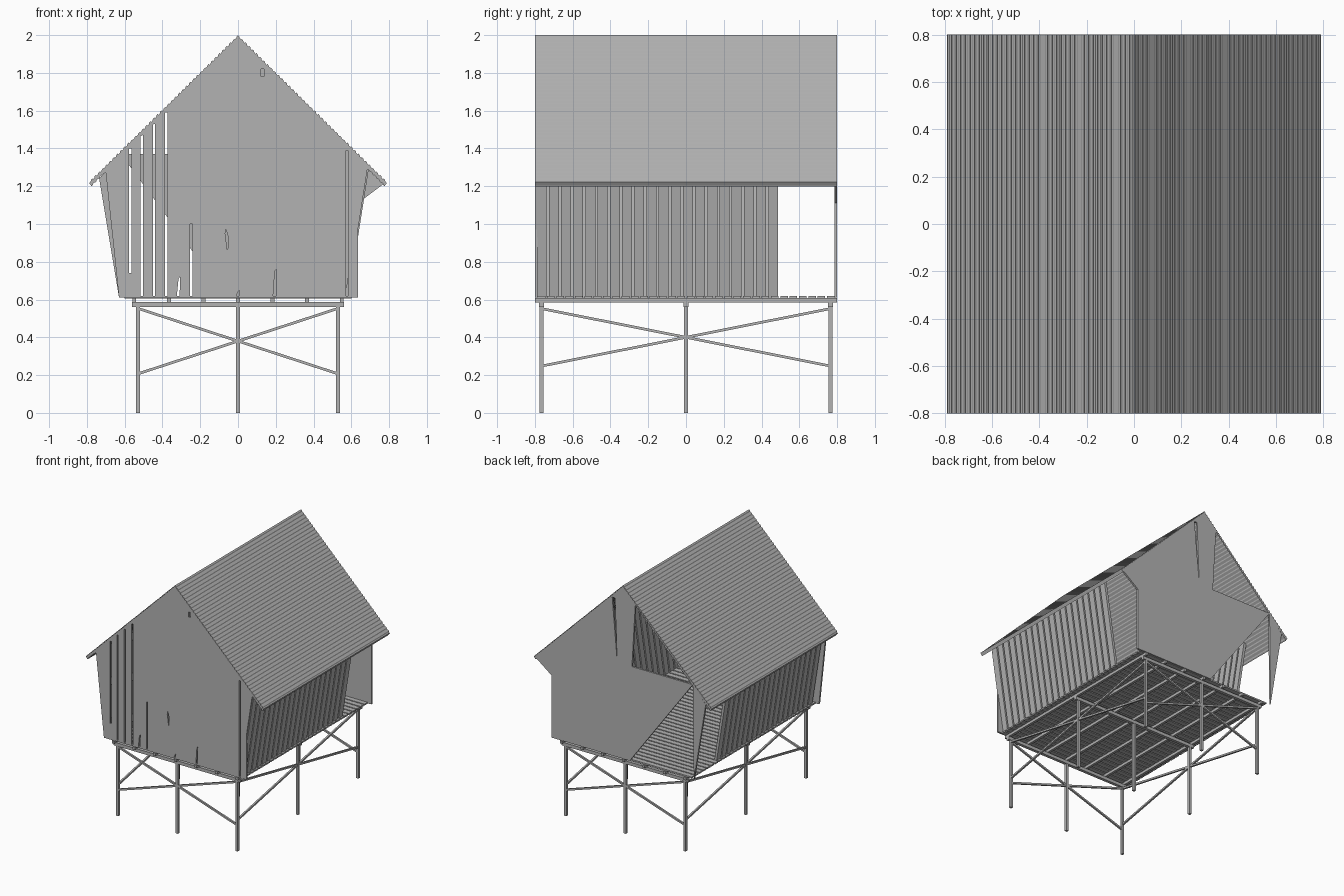
import bpy
from mathutils import Vector

cube = bpy.data.objects.get("Cube")
if cube:
    bpy.data.objects.remove(cube)

grey = bpy.data.materials.new("weathered_grey")
grey.use_nodes = True
tone = (0.45, 0.45, 0.45, 1)
grey.diffuse_color = tone
grey.node_tree.nodes["Principled BSDF"].inputs["Base Color"].default_value = tone


def plate(name, loops, y0, y1):
    """Upright x-z outline (further loops are holes) thickened from y0 to y1."""
    curve = bpy.data.curves.new(name, "CURVE")
    curve.dimensions = "2D"
    curve.fill_mode = "BOTH"
    curve.extrude = (y1 - y0) / 2
    for pts in loops:
        s = curve.splines.new("POLY")
        s.points.add(len(pts) - 1)
        for p, (x, z) in zip(s.points, pts):
            p.co = (x, z, 0, 1)
        s.use_cyclic_u = True
    tmp = bpy.data.objects.new(name + "_outline", curve)
    bpy.context.collection.objects.link(tmp)
    dg = bpy.context.evaluated_depsgraph_get()
    mesh = bpy.data.meshes.new_from_object(tmp.evaluated_get(dg))
    bpy.data.objects.remove(tmp)
    for v in mesh.vertices:
        x, z, t = v.co
        v.co = (x, (y0 + y1) / 2 - t, z)
    for f in mesh.polygons:
        f.use_smooth = False
    mesh.materials.clear()
    mesh.materials.append(grey)
    obj = bpy.data.objects.new(name, mesh)
    bpy.context.collection.objects.link(obj)
    return obj


def rect(x0, x1, z0, z1):
    return [(x0, z0), (x1, z0), (x1, z1), (x0, z1)]


def repeat(obj, count, step):
    """Repeat a part along y."""
    mod = obj.modifiers.new("repeat", "ARRAY")
    mod.count = count
    mod.use_relative_offset = False
    mod.use_constant_offset = True
    mod.constant_offset_displace = (0, step, 0)


def bar(name, a, b, w):
    """Square bar between two points."""
    a, b = Vector(a), Vector(b)
    bpy.ops.mesh.primitive_cube_add(size=1, location=(a + b) / 2)
    obj = bpy.context.object
    obj.name = name
    obj.scale = (w, w, (b - a).length)
    obj.rotation_euler = (b - a).to_track_quat("Z", "Y").to_euler()
    obj.data.materials.append(grey)


SLOPE = 0.985


def roof_z(x):
    return 2 - SLOPE * abs(x)


# Corrugated roof: one ribbed sheet folded over the ridge
RIBS, HALF = 41, 0.79
half = []
for i in range(RIBS):
    for part, low in ((0, 0), (0.4, 0), (0.5, 1), (0.9, 1)):
        x = HALF * (i + part) / RIBS
        half.append((x, roof_z(x) - 0.007 * low))
half.append((HALF, roof_z(HALF)))
outer = [(-x, z) for x, z in reversed(half[1:])] + half
inner = [(x * 0.985, z - 0.018) for x, z in reversed(outer)]
plate("roof", [outer + inner], -0.8, 0.8)

# Front gable wall with open joints and knot holes
under = 0.012
front = [(-0.63, 0.61), (0.635, 0.61), (0.635, 0.97), (0.685, 1.29),
         (0.72, roof_z(0.72) - under), (0, 2 - under),
         (-0.735, roof_z(0.735) - under), (-0.70, 1.27)]
joints = [(-0.57, 0.74, 1.40), (-0.51, 0.62, 1.47), (-0.445, 0.62, 1.53),
          (-0.38, 0.62, 1.59), (-0.247, 0.62, 1.0), (0.577, 0.62, 1.39)]
holes = [rect(x - 0.006, x + 0.006, a, b) for x, a, b in joints]
splits = [(-0.315, 0.62, 0.72), (0, 0.62, 0.65), (0.195, 0.62, 0.76)]
holes += [[(x - 0.009, a), (x + 0.006, a), (x + 0.008, b), (x, b - 0.01)]
          for x, a, b in splits]
holes.append([(-0.068, 0.95), (-0.055, 0.85), (-0.052, 0.93), (-0.064, 0.975)])
holes.append(rect(0.122, 0.138, 1.78, 1.82))
plate("front_wall", [front] + holes, -0.8, -0.785)

# Back gable wall: cut away on one side, with a tapering split
back = [(-0.06, 0.61), (0.635, 0.61), (0.635, 1.11), (0.775, 1.215),
        (0, 2 - under), (-0.11, roof_z(0.11) - under), (-0.08, 1.37),
        (-0.62, 1.37)]
split = [(0.05, 1.37), (0.095, 1.88), (0.07, 1.88)]
plate("back_wall", [back, split], 0.785, 0.8)
plate("back_corner_board", [[(-0.63, 0.61), (-0.62, 1.375), (-0.735, 1.24)]],
      0.785, 0.8)

# Leaning side walls of spaced upright boards
PITCH = 0.0645
for side, name, start, count in ((1, "left", -0.79, 20), (-1, "right", -0.765, 19)):
    lean = [(0.565, 0.612), (0.585, 0.612), (0.692, 1.29), (0.672, 1.30)]
    board = plate(name + "_side_boards", [[(side * x, z) for x, z in lean]],
                  start, start + PITCH - 0.012)
    repeat(board, count, PITCH)

# Floor: planks across, joists lengthways, beams below
plank = plate("floor_planks", [rect(-0.6, 0.6, 0.606, 0.618)], -0.785, -0.745)
repeat(plank, 32, 0.0494)
for i in range(-3, 4):
    x = i * 0.183
    plate("joist", [rect(x - 0.01, x + 0.01, 0.585, 0.607)], -0.8, 0.8)
ROWS = (-0.765, 0, 0.765)
for y in ROWS:
    plate("beam", [rect(-0.56, 0.56, 0.56, 0.586)], y - 0.012, y + 0.012)

# Nine posts
for x in (-0.53, 0, 0.53):
    for y in ROWS:
        bar("post", (x, y, 0), (x, y, 0.565), 0.02)

# Cross braces on all four sides
for s in (-1, 1):
    for d in (-1, 1):
        bar("end_brace", (-0.52 * d, 0.765 * s, 0.55),
            (0.52 * d, 0.765 * s, 0.21), 0.014)
        bar("side_brace", (0.53 * s, -0.755 * d, 0.55),
            (0.53 * s, 0.755 * d, 0.25), 0.014)
